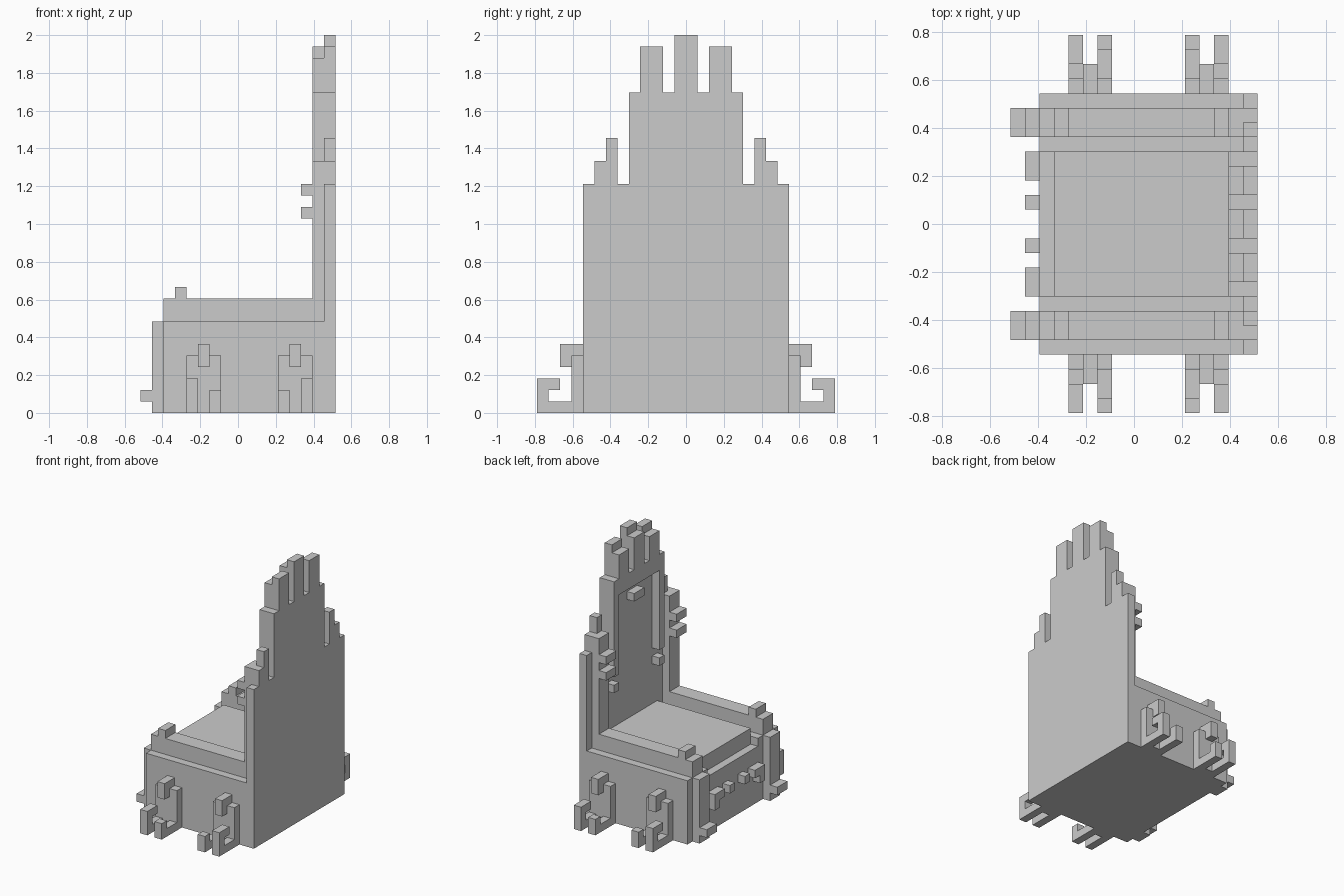
import bpy
import bmesh

U = 2 / 33          # one block of the grid
MID = 8.5           # half of the depth, in blocks

if "Cube" in bpy.data.objects:
    bpy.data.objects.remove(bpy.data.objects["Cube"], do_unlink=True)

grey = bpy.data.materials.new("stone grey")
grey.use_nodes = True
COLOUR = (0.6, 0.6, 0.6, 1)
grey.diffuse_color = COLOUR
grey.node_tree.nodes["Principled BSDF"].inputs["Base Color"].default_value = COLOUR


def finish(name, bm):
    bmesh.ops.recalc_face_normals(bm, faces=bm.faces)
    mesh = bpy.data.meshes.new(name)
    bm.to_mesh(mesh)
    bm.free()
    mesh.materials.append(grey)
    obj = bpy.data.objects.new(name, mesh)
    bpy.context.collection.objects.link(obj)
    return obj


def add_box(bm, x, y, z):
    """Box between block limits on each axis."""
    cube = bmesh.ops.create_cube(bm, size=1)
    for v in cube["verts"]:
        for axis, (lo, hi) in enumerate((x, y, z)):
            v.co[axis] = (lo if v.co[axis] < 0 else hi) * U
        v.co.x -= MID * U


def blocks(name, *boxes, mirror=False):
    """One object from several boxes, optionally repeated on the other side."""
    bm = bmesh.new()
    for x, y, z in boxes:
        add_box(bm, x, y, z)
        if mirror:
            add_box(bm, x, (-y[1], -y[0]), z)
    return finish(name, bm)


# Base and cushion
blocks("base", ((3, 16), (-9, 9), (0, 8)))
blocks("base_front", ((2, 3), (-5, 5), (0, 7)))
blocks("base_front_corners", ((2, 3), (5, 9), (0, 8)), mirror=True)
blocks("seat", ((3, 16), (-5, 5), (8, 9)))

# Armrests with end knobs
blocks("armrests", ((2, 15), (6, 8), (8, 10)), mirror=True)
blocks("armrest_knobs", ((3, 4), (6, 8), (10, 11)), mirror=True)

# Front posts and feet
blocks("front_posts", ((1, 2), (6, 8), (0, 8)), mirror=True)
blocks("front_feet", ((0, 1), (6, 8), (1, 2)), mirror=True)

# Carved trim across the front
blocks("front_trim",
       ((1, 2), (4, 5), (3, 5)),
       ((1, 2), (3, 4), (4, 5)),
       ((1, 2), (1, 2), (4, 5)), mirror=True)

# Backrest panel: stepped outline, mirrored and extruded
half = [(9, 0), (9, 20), (8, 20), (8, 22), (7, 22), (7, 24), (6, 24), (6, 20),
        (5, 20), (5, 28), (4, 28), (4, 32), (2, 32), (2, 28), (1, 28), (1, 33)]
outline = half + [(-y, z) for y, z in reversed(half)]
bm = bmesh.new()
face = bm.faces.new([bm.verts.new(((16 - MID) * U, y * U, z * U)) for y, z in outline])
side = bmesh.ops.extrude_face_region(bm, geom=[face])
bmesh.ops.translate(bm, vec=(U, 0, 0),
                    verts=[g for g in side["geom"] if isinstance(g, bmesh.types.BMVert)])
finish("backrest_panel", bm)

# Raised layer on the front of the backrest
blocks("backrest_columns", ((15, 16), (6, 8), (8, 22)), mirror=True)
blocks("column_knobs",
       ((14, 15), (6, 8), (17, 18)),
       ((14, 15), (6, 8), (19, 20)), mirror=True)
blocks("backrest_side_bars",
       ((15, 16), (4, 5), (16, 28)),
       ((15, 16), (4, 5), (14, 15)), mirror=True)
blocks("backrest_crest",
       ((15, 16), (2, 4), (26, 31)),
       ((15, 16), (1, 2), (26, 28)), mirror=True)
blocks("crest_centre",
       ((15, 16), (-1, 1), (26, 32)),
       ((15, 16), (-1, 1), (24, 25)))

# Clawed supports on both sides; the tall claw faces outwards
for name, tall, short in (("front_claws", 4, 6), ("rear_claws", 14, 12)):
    lo = min(tall, short)
    t, s, m = (tall, tall + 1), (short, short + 1), (lo + 1, lo + 2)
    blocks(name,
           ((lo, lo + 3), (9, 10), (0, 5)),
           (m, (9, 11), (4, 6)),
           (t, (10, 13), (0, 1)),
           (t, (12, 13), (1, 3)),
           (t, (11, 12), (2, 3)),
           (s, (10, 13), (0, 1)),
           (s, (12, 13), (1, 2)), mirror=True)
